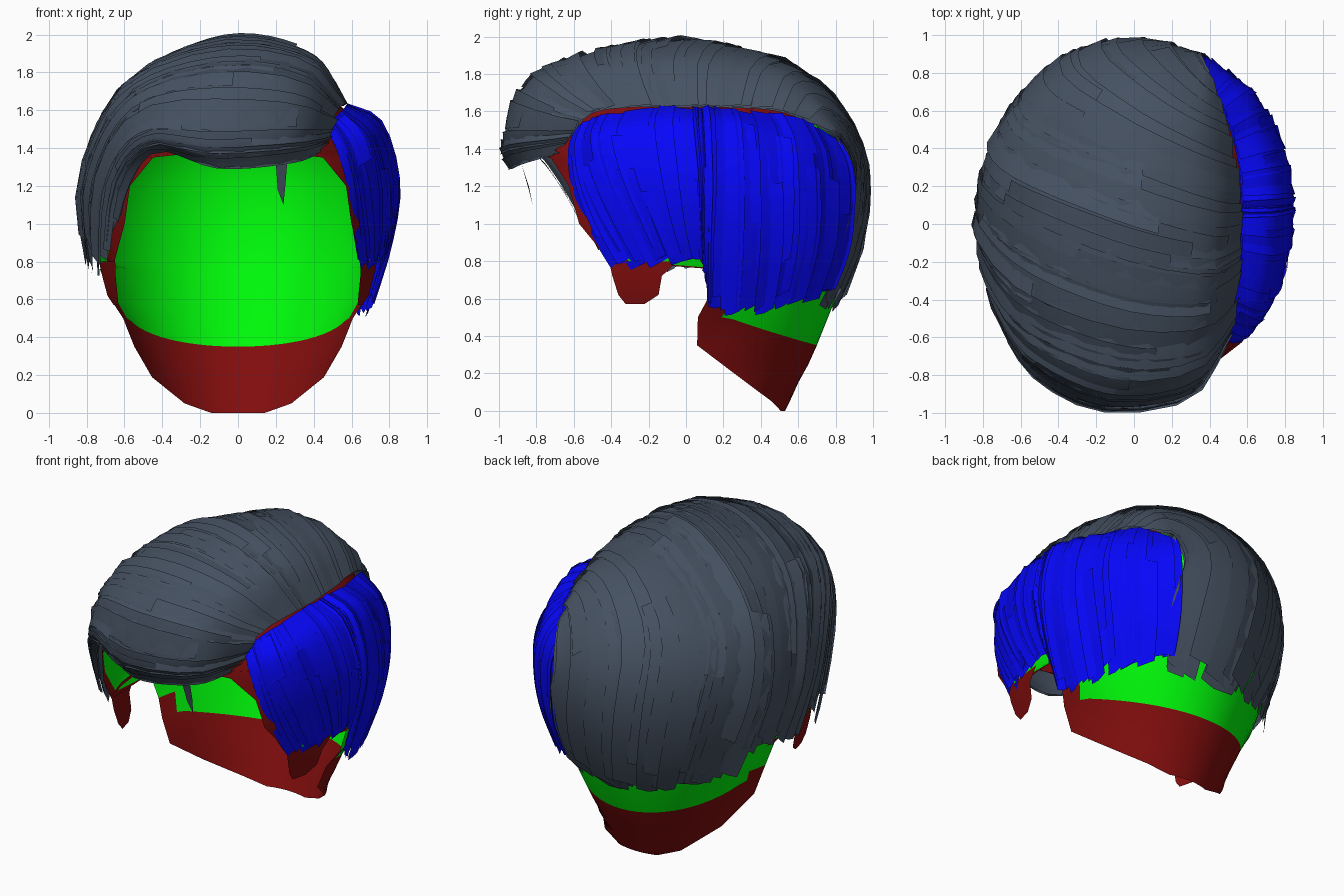
import bpy, random
from math import sin, cos, pi
from mathutils import Vector

if "Cube" in bpy.data.objects:
    bpy.data.objects.remove(bpy.data.objects["Cube"])

random.seed(4)

def material(name, rgb):
    m = bpy.data.materials.new(name)
    m.diffuse_color = (*rgb, 1)
    m.use_nodes = True
    m.node_tree.nodes["Principled BSDF"].inputs["Base Color"].default_value = m.diffuse_color
    return m

RED = material("red", (0.22, 0.004, 0.004))
GREEN = material("green", (0.0, 0.95, 0.003))
BLUE = material("blue", (0.002, 0.002, 0.95))
SLATE = material("slate", (0.06, 0.083, 0.12))

def make(name, verts, faces, mats=(), indices=None):
    me = bpy.data.meshes.new(name)
    me.from_pydata([tuple(v) for v in verts], [], faces)
    for m in mats:
        me.materials.append(m)
    for i, p in enumerate(me.polygons):
        p.use_smooth = True
        if indices:
            p.material_index = indices[i]
    ob = bpy.data.objects.new(name, me)
    bpy.context.collection.objects.link(ob)
    return ob

def grid_faces(rows, cols, base=0):
    return [(base + r * cols + c, base + r * cols + c + 1,
             base + (r + 1) * cols + c + 1, base + (r + 1) * cols + c)
            for r in range(rows - 1) for c in range(cols - 1)]

# Smooth surface through guide strands: u runs root to tip, v across the guides
def spline(pts, t):
    n = len(pts) - 1
    t = min(max(t, 0), 1) * n
    i = min(int(t), n - 1)
    f = t - i
    b, c = pts[i], pts[i + 1]
    a = pts[i - 1] if i else 2 * b - c
    d = pts[i + 2] if i + 2 <= n else 2 * c - b
    return 0.5 * (2 * b + (c - a) * f + (2 * a - 5 * b + 4 * c - d) * f * f
                  + (3 * b - a - 3 * c + d) * f ** 3)

def at(guides, u, v, full):
    p = spline([spline(g, u) for g in guides], v)
    if full:  # round out the back of the head to an ellipsoid
        h = p.z - 1.2
        k = Vector((p.x / .85, p.y / .985, h / (.8 if h > 0 else 1.12))).length
        w = min(max((p.y - .35) / .3, 0), 1) * min(max((.55 - p.x) / .2, 0), 1) * (1 / k - 1)
        p = Vector((p.x * (1 + w), p.y * (1 + w), 1.2 + h * (1 + w)))
    return p

def surface(guides, u, v, lift, full):
    e = 0.01
    n = (at(guides, min(u + e, 1), v, full) - at(guides, max(u - e, 0), v, full)).cross(
        at(guides, u, min(v + e, 1), full) - at(guides, u, max(v - e, 0), full))
    p = at(guides, u, v, full)
    if n.length > 1e-9:
        n.normalize()
        if n.dot(p - Vector((0, 0, 1.1))) < 0:
            n.negate()
        p = p + n * lift
    return p

def hair(name, guides, count, mats, shear, full):
    guides = [[Vector(p) for p in g] for g in guides]
    # closed layer beneath the locks
    R, C = 22, 40
    verts = [surface(guides, 0.94 * r / (R - 1), c / (C - 1), -0.015, full)
             for r in range(R) for c in range(C)]
    make(name + "_under_layer", verts, grid_faces(R, C), mats)
    # overlapping flat locks, full length first, then shorter ones
    verts, faces = [], []
    for layer, width in enumerate((1.9, 1.5)):
        for i in range(count):
            mid = (i + 0.5 + random.uniform(-0.3, 0.3)) / count
            half = 0.5 * width / count * random.uniform(0.8, 1.2)
            u0 = 0 if layer == 0 else random.uniform(0.0, 0.6)
            u1 = random.uniform(0.92, 1.0) if layer == 0 else min(
                1, u0 + random.uniform(0.35, 0.6))
            skew = random.uniform(-0.4, 0.4) * half
            tilt = random.uniform(0.004, 0.014) * random.choice((1, 1, -1))
            raise_ = random.uniform(-0.01, 0.006)
            rows, base = 13, len(verts)
            for r in range(rows):
                f = r / (rows - 1)
                for s in (-1, 0, 1):
                    u = u0 + (u1 - u0) * f - 0.015 * s * f
                    v = mid + half * s + skew * (f - 0.5) + shear * (u - 0.5) * mid * (1 - mid) * 4
                    v = min(max(v, 0), 1)
                    verts.append(surface(guides, u, v, raise_ + tilt * s, full))
            faces += grid_faces(rows, 3, base)
    make(name, verts, faces, mats)

# Scalp: rows of height, half width, half depth and opening angle from the back
ROWS = [(0, .48, .53, .3), (.05, .5, .555, .6), (.15, .51, .60, 1.1), (.25, .55, .655, 1.48),
        (.35, .61, .70, 1.48), (.55, .68, .78, 1.42), (.76, .735, .855, 1.45),
        (.80, .74, .87, 2.06), (1.0, .77, .91, 2.25), (1.2, .78, .92, 2.32),
        (1.35, .75, .90, 2.5), (1.40, .73, .88, pi), (1.5, .665, .84, pi), (1.6, .565, .77, pi),
        (1.72, .45, .64, pi), (1.84, .28, .41, pi), (1.90, .13, .18, pi), (1.92, .01, .01, pi)]
COLS = 33
verts = []
for z, rx, ry, edge in ROWS:
    for c in range(COLS):
        t = edge * (2 * c / (COLS - 1) - 1)
        up = max(0, 1 - abs(z - .35) / .3) * .15 * min(abs(t) / 1.25, 1) ** 2
        verts.append((rx * sin(t), ry * cos(t), z + up))
faces = grid_faces(len(ROWS), COLS)
colours = []
for f in faces:
    r, c = divmod(f[0], COLS)
    x, y, z = verts[f[0]]
    border = (6 <= r < 10 and c in (0, COLS - 2) or r == 10 and not 6 <= c < COLS - 7
              or r == 4 and c in (0, 1, COLS - 3, COLS - 2))
    red = r < 4 or border or r >= 11 and (x > .3 or y < -.4)
    colours.append(0 if red else 1)
make("scalp", verts, faces, (RED, GREEN), colours)

# Sideburns in front of the ears
for side, name in ((1, "right_sideburn"), (-1, "left_sideburn")):
    verts = [(side * rx * sin(t), .87 * cos(t), z)
             for z, rx, a, b in ((.57, .68, 1.83, 1.95), (.62, .70, 1.74, 2.0),
                                 (.72, .725, 1.72, 2.04), (.82, .74, 1.6, 2.07))
             for t in (a, (a + b) / 2, b)]
    make(name, verts, grid_faces(4, 3), (RED,))

# Main hair: guides from the fringe, over the top, to the back; each runs root to tip
hair("swept_hair", [
    [(.45, -.66, 1.38), (.29, -.87, 1.32), (-.1, -.95, 1.29), (-.42, -.83, 1.38), (-.57, -.69, 1.22), (-.65, -.54, .96)],
    [(.50, -.60, 1.50), (.30, -.91, 1.47), (-.15, -.98, 1.43), (-.48, -.84, 1.44), (-.65, -.63, 1.22), (-.70, -.43, .80)],
    [(.53, -.50, 1.60), (.32, -.78, 1.74), (-.12, -.87, 1.74), (-.55, -.70, 1.60), (-.75, -.42, 1.22), (-.75, -.25, .70)],
    [(.56, -.30, 1.63), (.36, -.50, 1.86), (-.1, -.55, 1.90), (-.60, -.42, 1.69), (-.82, -.15, 1.22), (-.78, .0, .76)],
    [(.57, -.05, 1.63), (.38, -.15, 1.90), (-.08, -.12, 1.98), (-.60, .02, 1.74), (-.83, .15, 1.22), (-.76, .28, .66)],
    [(.56, .20, 1.63), (.38, .20, 1.87), (-.05, .30, 1.94), (-.57, .45, 1.62), (-.69, .56, 1.2), (-.55, .58, .60)],
    [(.49, .50, 1.60), (.33, .55, 1.77), (.05, .68, 1.76), (-.22, .84, 1.55), (-.28, .92, 1.15), (-.20, .78, .53)],
    [(.37, .77, 1.45), (.36, .83, 1.40), (.35, .90, 1.25), (.39, .89, 1.10), (.41, .83, .90), (.35, .73, .55)],
], 34, (SLATE,), 0.14, True)

# Side hair below the parting on the right
hair("side_hair", [
    [(.47, -.60, 1.52), (.53, -.64, 1.40), (.59, -.62, 1.2), (.63, -.52, .95), (.67, -.38, .72)],
    [(.55, -.38, 1.60), (.69, -.42, 1.48), (.76, -.36, 1.25), (.77, -.25, 1.0), (.74, -.14, .76)],
    [(.57, .0, 1.62), (.74, .0, 1.53), (.84, .03, 1.25), (.82, .05, 1.0), (.76, .08, .80)],
    [(.57, .12, 1.62), (.75, .13, 1.53), (.84, .14, 1.22), (.80, .13, .90), (.69, .13, .54)],
    [(.56, .32, 1.60), (.71, .36, 1.50), (.80, .38, 1.2), (.76, .38, .85), (.65, .35, .51)],
    [(.49, .58, 1.57), (.60, .65, 1.42), (.65, .67, 1.2), (.62, .66, .90), (.54, .58, .57)],
    [(.35, .82, 1.45), (.37, .89, 1.30), (.37, .90, 1.10), (.36, .87, .85), (.33, .76, .57)],
], 26, (BLUE,), 0.0, False)

# Loose wisp hanging from the fringe
make("wisp", [(.20, -.88, 1.32), (.26, -.88, 1.32), (.21, -.84, 1.18), (.25, -.84, 1.2),
              (.24, -.82, 1.1)], [(0, 1, 3, 2), (2, 3, 4)], (SLATE,))
